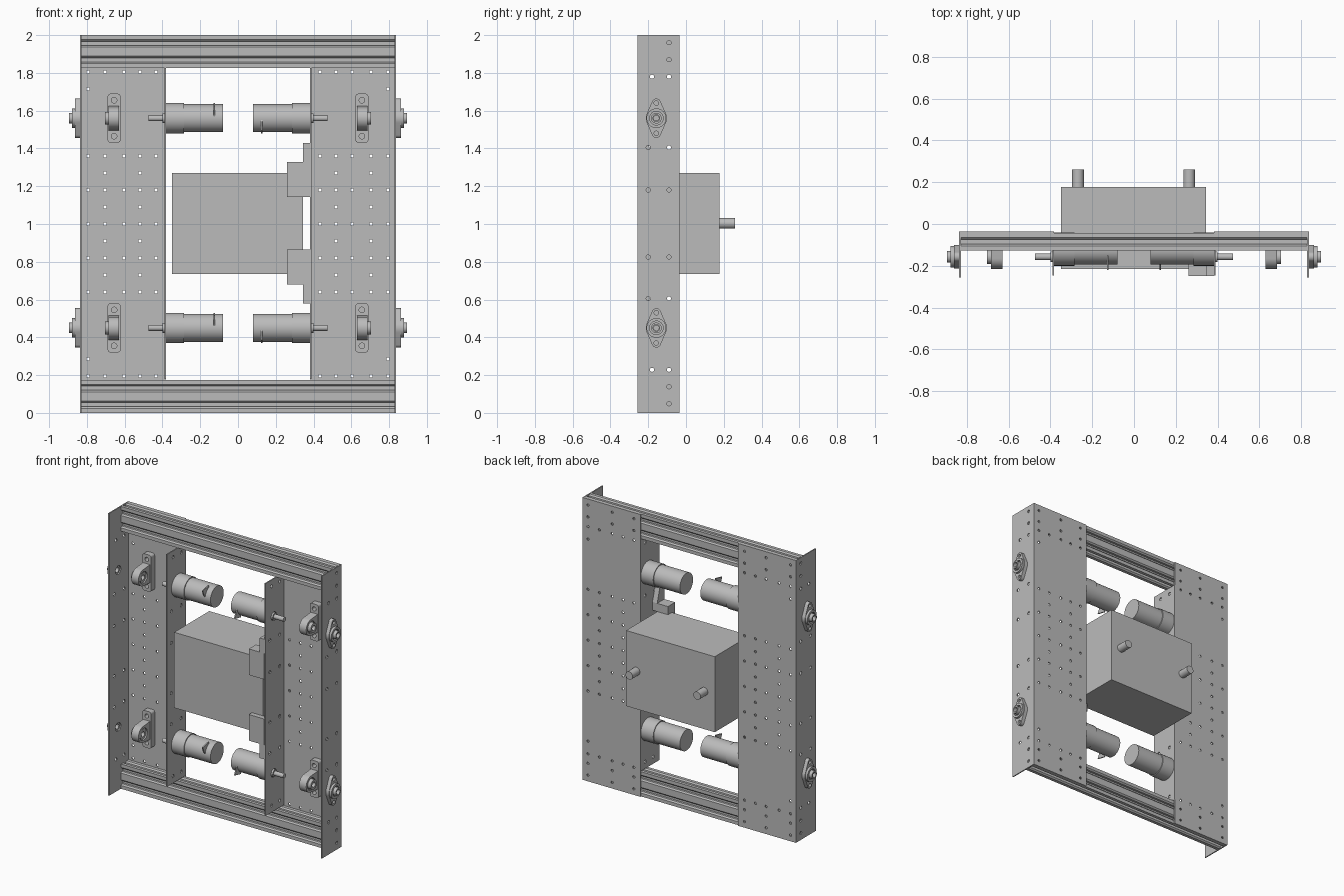
import bpy, bmesh, math
from mathutils.geometry import convex_hull_2d

cube = bpy.data.objects.get("Cube")
if cube:
    bpy.data.objects.remove(cube, do_unlink=True)

GREY = (0.5, 0.5, 0.5, 1.0)
metal = bpy.data.materials.new("plain_grey")
metal.use_nodes = True
metal.diffuse_color = GREY
metal.node_tree.nodes["Principled BSDF"].inputs["Base Color"].default_value = GREY


def circle(u, v, r, n=32):
    return [(u + r * math.cos(2 * math.pi * i / n), v + r * math.sin(2 * math.pi * i / n))
            for i in range(n)]


def rect(u0, u1, v0, v1):
    return [(u0, v0), (u1, v0), (u1, v1), (u0, v1)]


def hull(points):
    return [points[i] for i in convex_hull_2d(points)]


def prism(name, axis, outline, lo, hi, holes=()):
    """Extrude an outline with holes: axis X takes (y, z) points, axis Y takes (x, z)."""
    curve = bpy.data.curves.new(name, "CURVE")
    curve.dimensions = "2D"
    curve.fill_mode = "BOTH"
    curve.extrude = abs(hi - lo) / 2
    for loop in [outline, *holes]:
        spline = curve.splines.new("POLY")
        spline.points.add(len(loop) - 1)
        for point, (u, v) in zip(spline.points, loop):
            point.co = (u, v, 0, 1)
        spline.use_cyclic_u = True
    temp = bpy.data.objects.new(name + "_curve", curve)
    bpy.context.collection.objects.link(temp)
    graph = bpy.context.evaluated_depsgraph_get()
    mesh = bpy.data.meshes.new_from_object(temp.evaluated_get(graph))
    bpy.data.objects.remove(temp, do_unlink=True)
    bpy.data.curves.remove(curve)
    mid = (lo + hi) / 2
    for vert in mesh.vertices:
        u, v, w = vert.co
        vert.co = (w + mid, u, v) if axis == "X" else (u, w + mid, v)
    bm = bmesh.new()
    bm.from_mesh(mesh)
    bmesh.ops.remove_doubles(bm, verts=bm.verts, dist=0.00005)
    bmesh.ops.recalc_face_normals(bm, faces=bm.faces)
    for face in bm.faces:
        face.smooth = True
    bm.to_mesh(mesh)
    bm.free()
    mesh.set_sharp_from_angle(angle=math.radians(35))
    mesh.materials.clear()
    mesh.materials.append(metal)
    obj = bpy.data.objects.new(name, mesh)
    bpy.context.collection.objects.link(obj)
    return obj


BACK, WEB, FRONT = -0.035, -0.043, -0.257
SHAFT_Y, MOTOR_Y = -0.157, -0.12
LEVELS = {"upper": 1.56, "lower": 0.45}


# Slotted cross beams: V grooves on front, back, top and bottom
def edge(a, b, slots):
    """Points along one side of the beam section, dipping inward at each slot."""
    length = math.dist(a, b)
    d = ((b[0] - a[0]) / length, (b[1] - a[1]) / length)
    points = [a]
    for s in slots:
        for t, depth in ((-0.02, 0), (-0.011, 0.009), (-0.011, 0.024),
                         (0.011, 0.024), (0.011, 0.009), (0.02, 0)):
            k = s * length + t
            points.append((a[0] + d[0] * k - d[1] * depth, a[1] + d[1] * k + d[0] * depth))
    return points


for name, z in (("bottom_beam", 0.0), ("top_beam", 1.825)):
    corners = rect(-0.127, WEB, z, z + 0.175)
    section = []
    for i in range(4):
        slots = (0.5,) if i % 2 == 0 else (0.25, 0.75)
        section += edge(corners[i], corners[(i + 1) % 4], slots)
    prism(name, "X", section, -0.828, 0.828)

# Hole patterns for the sheet metal channels
columns = [0.794, 0.704, 0.603, 0.519, 0.434]
web_rows = [(1.0 + s * d, pick) for s in (1, -1) for d, pick in (
    (0.957, columns[::2]), (0.873, columns[::2]), (0.805, columns), (0.715, columns[:1]),
    (0.36, columns), (0.27, columns[1::2]), (0.18, columns), (0.09, columns[1::2]))]
web_rows.append((1.0, columns))
flange_spots = [(-0.09, z) for z in (1.96, 1.87, 1.78, 1.405, 1.18, 0.825, 0.605, 0.228, 0.138, 0.048)]
flange_spots += [(-0.2, z) for z in (1.405, 1.18, 0.825, 0.605)] + [(-0.18, 1.78), (-0.18, 0.228)]
shaft_holes = [circle(SHAFT_Y, z, 0.03, 24) for z in LEVELS.values()]

for side, label in ((1, "left"), (-1, "right")):
    # Channel: web with outer and inner flanges
    prism(f"{label}_channel_web", "Y",
          [(side * x, z) for x, z in rect(0.383, 0.836, 0, 2)], WEB, BACK,
          [circle(side * x, z, 0.009, 10) for z, row in web_rows for x in row])
    prism(f"{label}_outer_flange", "X", rect(FRONT, BACK, 0, 2), side * 0.829, side * 0.837,
          [circle(y, z, 0.011, 12) for y, z in flange_spots] + shaft_holes)
    prism(f"{label}_inner_flange", "X", rect(FRONT + 0.01, BACK, 0.18, 1.825),
          side * 0.382, side * 0.39,
          [circle(y, z, 0.011, 12) for y, z in flange_spots if 0.2 < z < 1.8] + shaft_holes)

    for level, z in LEVELS.items():
        tag = f"{label}_{level}"
        # Two-bolt flange bearing on the outside
        ends = (z - 0.08, z + 0.08)
        diamond = hull(circle(SHAFT_Y, z, 0.056, 40) + circle(SHAFT_Y, ends[0], 0.024)
                       + circle(SHAFT_Y, ends[1], 0.024))
        bore = circle(SHAFT_Y, z, 0.018, 24)
        prism(f"{tag}_bearing_flange", "X", diamond, side * 0.837, side * 0.862,
              [bore] + [circle(SHAFT_Y, e, 0.012, 16) for e in ends])
        prism(f"{tag}_bearing_hub", "X", circle(SHAFT_Y, z, 0.052, 40),
              side * 0.862, side * 0.878, [circle(SHAFT_Y, z, 0.036)])
        prism(f"{tag}_bearing_insert", "X", circle(SHAFT_Y, z, 0.028),
              side * 0.855, side * 0.896, [bore])

        # Pillow block bearing on the web
        foot = hull([p for x in (0.637, 0.675) for dz in (-0.115, 0.115)
                     for p in circle(side * x, z + dz, 0.015, 16)])
        prism(f"{tag}_pillow_base", "Y", foot, -0.085, WEB,
              [circle(side * 0.656, z + dz, 0.015, 16) for dz in (-0.095, 0.095)])
        housing = hull(circle(SHAFT_Y, z, 0.058, 40) + [(-0.08, z - 0.065), (-0.08, z + 0.065)])
        prism(f"{tag}_pillow_housing", "X", housing, side * 0.63, side * 0.685,
              [circle(SHAFT_Y, z, 0.042)])
        prism(f"{tag}_pillow_insert", "X", circle(SHAFT_Y, z, 0.034),
              side * 0.635, side * 0.704, [bore])
        prism(f"{tag}_pillow_race", "X", circle(SHAFT_Y, z, 0.043),
              side * 0.64, side * 0.675, [circle(SHAFT_Y, z, 0.033)])

        # Gear motor with offset shaft and terminal tab
        prism(f"{tag}_motor_body", "X", circle(MOTOR_Y, z, 0.074, 40), side * 0.08, side * 0.285)
        prism(f"{tag}_motor_gearbox", "X", circle(MOTOR_Y, z, 0.08, 40), side * 0.285, side * 0.382)
        prism(f"{tag}_motor_boss", "X", circle(SHAFT_Y, z, 0.026, 24), side * 0.38, side * 0.4)
        prism(f"{tag}_motor_shaft", "X", circle(SHAFT_Y, z, 0.016, 24), side * 0.39, side * 0.475)
        tab = [(-0.16, z - side * 0.03), (-0.195, z - side * 0.01),
               (-0.22, z - side * 0.065), (-0.15, z - side * 0.08)]
        prism(f"{tag}_motor_terminal", "X", tab, side * 0.122, side * 0.13)

# Central box with two pegs on the back
prism("center_box", "Y", rect(-0.35, 0.345, 0.735, 1.27), -0.215, 0.178)
for x, label in ((0.264, "left"), (-0.268, "right")):
    prism(f"{label}_peg", "Y", circle(x, 1.003, 0.028), 0.178, 0.26)

# Brackets holding the box to the left inner flange
for label, flip in (("upper", 1), ("lower", -1)):
    z = [1.004 + flip * d for d in (0.14, 0.325, 0.425)]
    prism(f"{label}_bracket_pad", "Y", rect(0.26, 0.38, z[0], z[1]), -0.25, -0.215)
    prism(f"{label}_bracket_ledge", "Y", rect(0.26, 0.38, 1.004 + flip * 0.267, z[1]), -0.215, -0.17)
    arm = [(-0.25, z[1]), (-0.17, z[1]), (-0.2, z[2]), (-0.25, z[2])]
    prism(f"{label}_bracket_arm", "X", arm, 0.345, 0.382)
